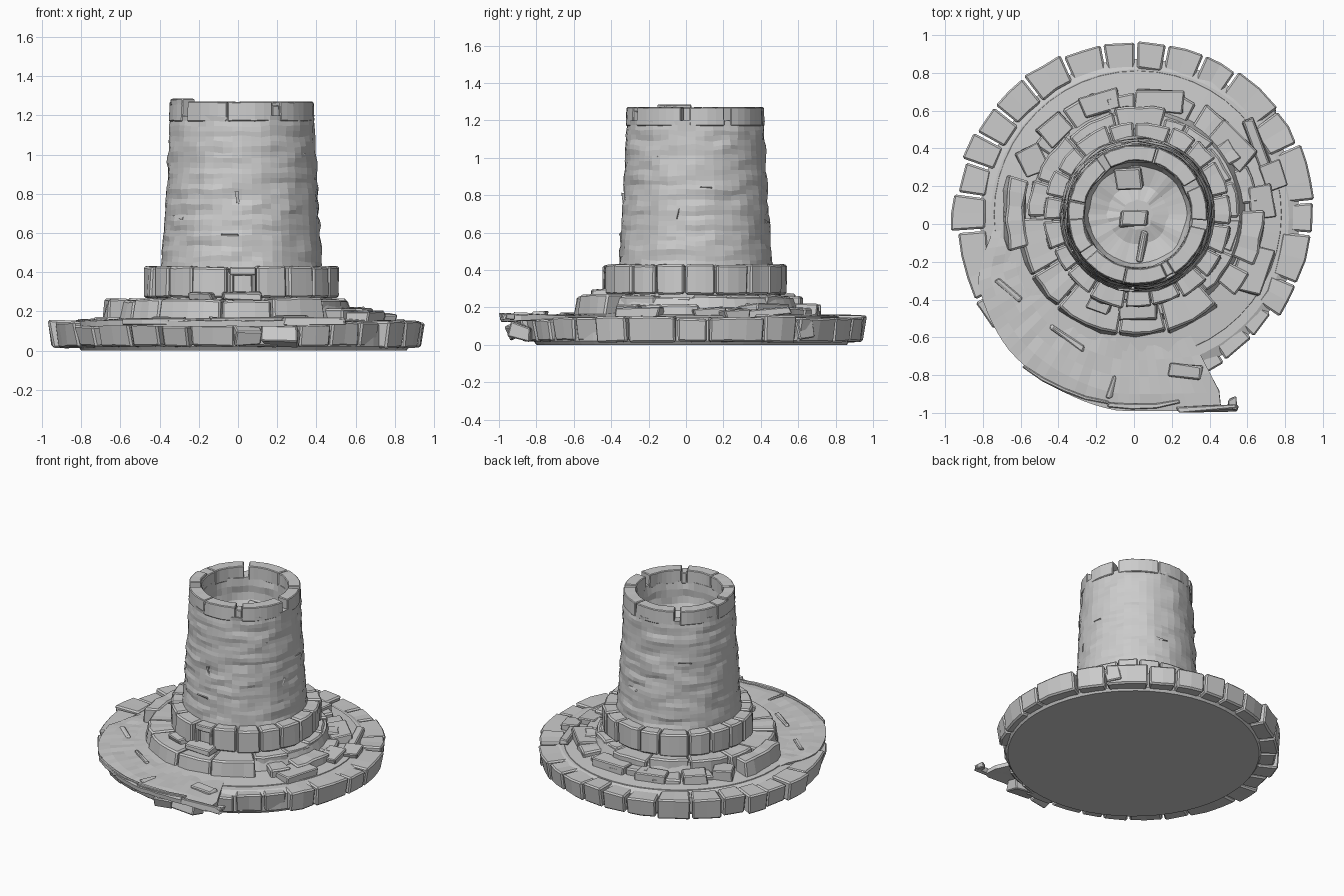
import bpy, bmesh, math, random
from mathutils import Vector, Matrix, noise

if "Cube" in bpy.data.objects:
    bpy.data.objects.remove(bpy.data.objects["Cube"])

random.seed(7)
CX, CY = 0.02, 0.05          # tower axis
BX, BY = 0.0, 0.03           # kerb axis


def finish(bm, name, bevel=0.0):
    bmesh.ops.recalc_face_normals(bm, faces=bm.faces)
    me = bpy.data.meshes.new(name)
    bm.to_mesh(me)
    bm.free()
    ob = bpy.data.objects.new(name, me)
    bpy.context.collection.objects.link(ob)
    if bevel:
        m = ob.modifiers.new("worn_edges", 'BEVEL')
        m.width, m.segments, m.limit_method = bevel, 1, 'ANGLE'
        m.angle_limit = math.radians(40)
    return ob


def wob(s):
    return random.uniform(-s, s)


def stone(bm, c, a0, a1, r0, r1, z0, z1, jit=0.008, taper=0.0):
    """Wedge-shaped block following an arc, angles in degrees."""
    n = max(1, round((a1 - a0) / 7))
    rows = []
    for i in range(n + 1):
        a = math.radians(a0 + (a1 - a0) * i / n)
        row = []
        for r, z in ((r0, z0), (r1 - taper, z0), (r1, z1), (r0, z1)):
            rr = r + wob(jit)
            row.append(bm.verts.new((c[0] + rr * math.cos(a), c[1] + rr * math.sin(a), z + wob(jit * .5))))
        rows.append(row)
    for p, q in zip(rows, rows[1:]):
        for k in range(4):
            bm.faces.new((p[k], q[k], q[(k + 1) % 4], p[(k + 1) % 4]))
    bm.faces.new(rows[0][::-1])
    bm.faces.new(rows[-1])


def stone_ring(name, c, a0, a1, size, gap, r0, r1, z0, z1, rj=0.02, zj=0.01, bevel=0.01, taper=0.0, jit=0.008):
    """Row of irregular stones between two angles."""
    bm = bmesh.new()
    a = a0
    while a < a1 - 3:
        w = min(random.uniform(*size), a1 - a)
        if a1 - (a + w) < size[0] * .6:
            w = a1 - a
        stone(bm, c, a, a + w - gap, r0, r1 + wob(rj), z0, z1 + wob(zj), jit, taper)
        a += w
    return finish(bm, name, bevel)


def lathe(name, c, prof, n, rough=0.0):
    """Turned solid from (radius, z) points, with optional rock noise."""
    bm = bmesh.new()
    rings = []
    for r, z in prof:
        ring = []
        for i in range(n):
            a = 2 * math.pi * i / n
            d = Vector((math.cos(a), math.sin(a), 0))
            p = Vector((d.x * 3.5, d.y * 3.5, z * 16))
            rr = r + rough * noise.noise(p)
            zz = z + rough * noise.noise(p + Vector((9, 4, 2)))
            ring.append(bm.verts.new((c[0] + rr * d.x, c[1] + rr * d.y, zz)))
        rings.append(ring)
    for p, q in zip(rings, rings[1:]):
        for i in range(n):
            j = (i + 1) % n
            bm.faces.new((p[i], p[j], q[j], q[i]))
    bm.faces.new(rings[0][::-1])
    bm.faces.new(rings[-1])
    return finish(bm, name)


def box(bm, loc, size, rot=0.0, tilt=0.0):
    M = (Matrix.Translation(loc) @ Matrix.Rotation(math.radians(rot), 4, 'Z')
         @ Matrix.Rotation(math.radians(tilt), 4, 'X') @ Matrix.Diagonal((*size, 1)))
    for v in bmesh.ops.create_cube(bm, size=1, matrix=M)['verts']:
        v.co += Vector((wob(.012), wob(.012), wob(.006)))


# foundation disc and the stone kerb around it
lathe("foundation", (0.03, 0.03), [(.83, 0), (.845, .02), (.845, .13), (.79, .15)], 56)
stone_ring("kerb_back", (BX, BY), -34, 208, (9, 19), .9, .79, .95, .015, .15, rj=.025, taper=.02)
stone_ring("kerb_front_right", (BX, BY), -78, -34, (8, 14), 1, .70, .90, .02, .145, taper=.02)
stone_ring("kerb_front_left", (BX, BY), 208, 284, (9, 16), 1, .78, .94, .02, .135, rj=.015, taper=.03)

# paved apron spreading over the front left
keys = [(168, .68), (185, .76), (200, .88), (225, .94), (248, .965), (270, 1.0), (285, 1.04), (297, 1.10)]


def apron_radius(a):
    for (a0, r0), (a1, r1) in zip(keys, keys[1:]):
        if a <= a1:
            return r0 + (r1 - r0) * (a - a0) / (a1 - a0)
    return keys[-1][1]


bm = bmesh.new()
grid = []
for i in range(37):
    a = 168 + 129 * i / 36
    R = min(apron_radius(a), .99 / abs(math.sin(math.radians(a))) if a > 240 else 2)
    row = []
    for k in range(7):
        r = .45 + (R - .45) * k / 6
        x, y = r * math.cos(math.radians(a)), r * math.sin(math.radians(a))
        row.append(bm.verts.new((min(x, .46), y, .16 + wob(.004) - (.006 if k == 6 else 0))))
    grid.append(row)
for p, q in zip(grid, grid[1:]):
    for k in range(6):
        bm.faces.new((p[k], p[k + 1], q[k + 1], q[k]))
apron = finish(bm, "apron")
sol = apron.modifiers.new("thickness", 'SOLIDIFY')
sol.thickness, sol.offset = .03, -1 if apron.data.polygons[0].normal.z > 0 else 1

# thin raised lip along the apron edge, with its loose end
bm = bmesh.new()
stone(bm, (0, 0), 232, 262, .945, .965, .13, .165, .004)
stone(bm, (0, .03), 262, 284, .985, 1.01, .13, .17, .004)
box(bm, (.39, -.975, .15), (.32, .03, .035), 2)
box(bm, (.52, -.955, .15), (.05, .06, .03), 10)
finish(bm, "apron_lip", .005)

# stepped plinth
lathe("plinth_core", (CX, CY), [(.77, .12), (.76, .155), (.57, .17), (.54, .25), (.3, .26)], 48)
stone_ring("plinth_front", (CX, CY), 182, 312, (18, 34), .7, .42, .635, .14, .265, rj=.012, taper=-.02)
stone_ring("plinth_right", (CX, CY), -48, 75, (16, 30), 1, .42, .54, .14, .26, rj=.015)
stone_ring("plinth_back", (CX, CY), 75, 182, (16, 30), 1, .42, .56, .14, .265, rj=.025)
stone_ring("lower_step", (CX, CY), -40, 150, (16, 30), 4, .54, .655, .14, .205, rj=.03, zj=.015)
bm = bmesh.new()
stone(bm, (CX, CY), 163, 196, .60, .70, .14, .265, .01, -.02)
finish(bm, "left_step", .01)

# fallen slabs and rubble
bm = bmesh.new()
for loc, size, rot, tilt in (
        ((.62, -.24, .17), (.17, .25, .06), -18, 3), ((.67, .12, .16), (.13, .16, .07), 8, 4),
        ((.52, .42, .18), (.26, .14, .07), -42, 5), ((.14, .65, .185), (.26, .11, .07), -4, 2),
        ((-.18, .64, .18), (.2, .11, .07), 14, -3), ((-.42, .50, .18), (.16, .11, .08), 42, 2),
        ((-.54, .34, .18), (.13, .15, .09), 25, 0), ((.02, -.46, .275), (.2, .09, .04), 2, 3),
        ((-.18, -.42, .275), (.12, .08, .04), -20, 5), ((.27, -.78, .165), (.18, .08, .025), -5, 2),
        ((-.66, -.35, .16), (.18, .03, .02), -40, 0), ((-.12, -.86, .16), (.03, .12, .02), -15, 0),
        ((-.35, -.60, .165), (.22, .03, .02), -35, 0), ((.66, .40, .17), (.06, .32, .04), 20, 5),
        ((.05, -.90, .08), (.14, .10, .08), 12, 20), ((.22, -.88, .07), (.18, .12, .08), -8, -15),
        ((.74, .26, .165), (.10, .14, .05), 20, 4), ((.68, .60, .08), (.12, .10, .10), 40, 8)):
    box(bm, loc, size, rot, tilt)
finish(bm, "rubble", .008)

# collar of square blocks, with a small drain opening at the front
lathe("collar_core", (CX, CY), [(.46, .2), (.455, .40), (.3, .41)], 40)
stone_ring("collar", (CX, CY), -81, 262, (15, 26), 1, .39, .495, .27, .43, rj=.012, zj=.003, jit=.006)
bm = bmesh.new()
stone(bm, (CX, CY), 262.5, 278.5, .39, .49, .385, .425, .004)
stone(bm, (CX, CY), 262.5, 265, .39, .49, .27, .39, .004)
stone(bm, (CX, CY), 276, 278.5, .39, .49, .27, .39, .004)
finish(bm, "drain_frame", .006)

# rough tapered tower, hollow at the top
prof = [(.415, .36)]
for i in range(31):
    t = i / 30
    prof.append((.415 - .048 * t ** .8 + .0015 * math.sin(i * 2.1), .40 + .80 * t))
prof += [(.285, 1.19), (.28, 1.13), (.285, 1.08), (.275, 1.03), (.26, .99), (.16, .97), (.08, .99)]
lathe("tower", (CX, CY), prof, 48, .012)

# parapet blocks: mostly continuous, with a few narrow notches
bm = bmesh.new()
for a0, a1 in ((-58, -12), (-5, 25), (31, 73), (74, 120), (126, 168), (168.5, 214), (221, 258), (258.5, 295)):
    stone(bm, (CX, CY), a0, a1, .285, .368, 1.17, 1.27, .003, -.004)
stone(bm, (CX, CY), 295, 302, .285, .362, 1.17, 1.25, .003)
stone(bm, (CX, CY), 184, 214, .29, .368, 1.25, 1.285, .004)
finish(bm, "parapet", .005)

# debris on the tower floor
bm = bmesh.new()
box(bm, (0, .03, 1.0), (.14, .09, .06))
box(bm, (-.03, .24, 1.0), (.14, .12, .05), 10, 8)
box(bm, (.04, -.12, .98), (.04, .16, .04), -12)
finish(bm, "floor_debris", .008)

# thin chips and slivers on the tower face
bm = bmesh.new()
for a, z, w, h in ((262, .59, .09, .012), (266, .78, .012, .06), (8, .84, .06, .012), (-15, .70, .012, .06),
                   (215, .68, .08, .012), (130, .9, .09, .012), (75, .66, .08, .012), (320, 1.0, .08, .012)):
    r = math.radians(a)
    R = .405 - .048 * ((z - .4) / .8) ** .8
    box(bm, (CX + R * math.cos(r), CY + R * math.sin(r), z), (w, .02, h), a + 90)
finish(bm, "tower_chips")
